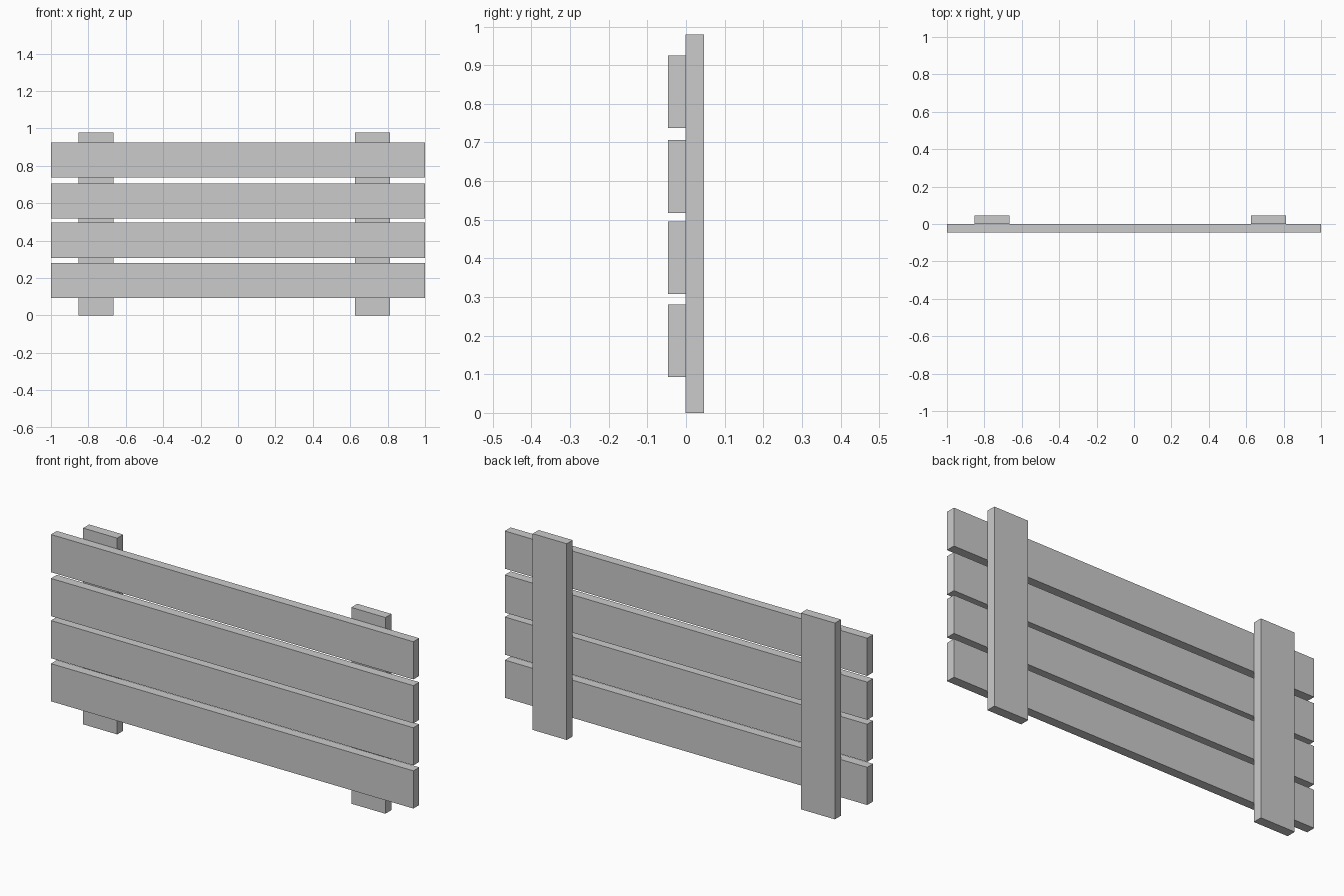
import bpy

if "Cube" in bpy.data.objects:
    bpy.data.objects.remove(bpy.data.objects["Cube"])


def board(name, x, y, z):
    """Axis-aligned board from (min, max) ranges."""
    ranges = (x, y, z)
    bpy.ops.mesh.primitive_cube_add(size=1, location=[(a + b) / 2 for a, b in ranges])
    ob = bpy.context.object
    ob.name = name
    ob.scale = [b - a for a, b in ranges]
    bpy.ops.object.transform_apply(location=False, rotation=False, scale=True)
    return ob


# Upright posts at the back
for side, x in (("left", -0.854), ("right", 0.626)):
    board(f"{side}_post", (x, x + 0.188), (-0.001, 0.046), (0, 0.979))

# Horizontal slats on the front
for i, z in enumerate((0.093, 0.308, 0.518, 0.737)):
    board(f"slat_{i + 1}", (-1, 1), (-0.046, 0), (z, z + 0.188))
